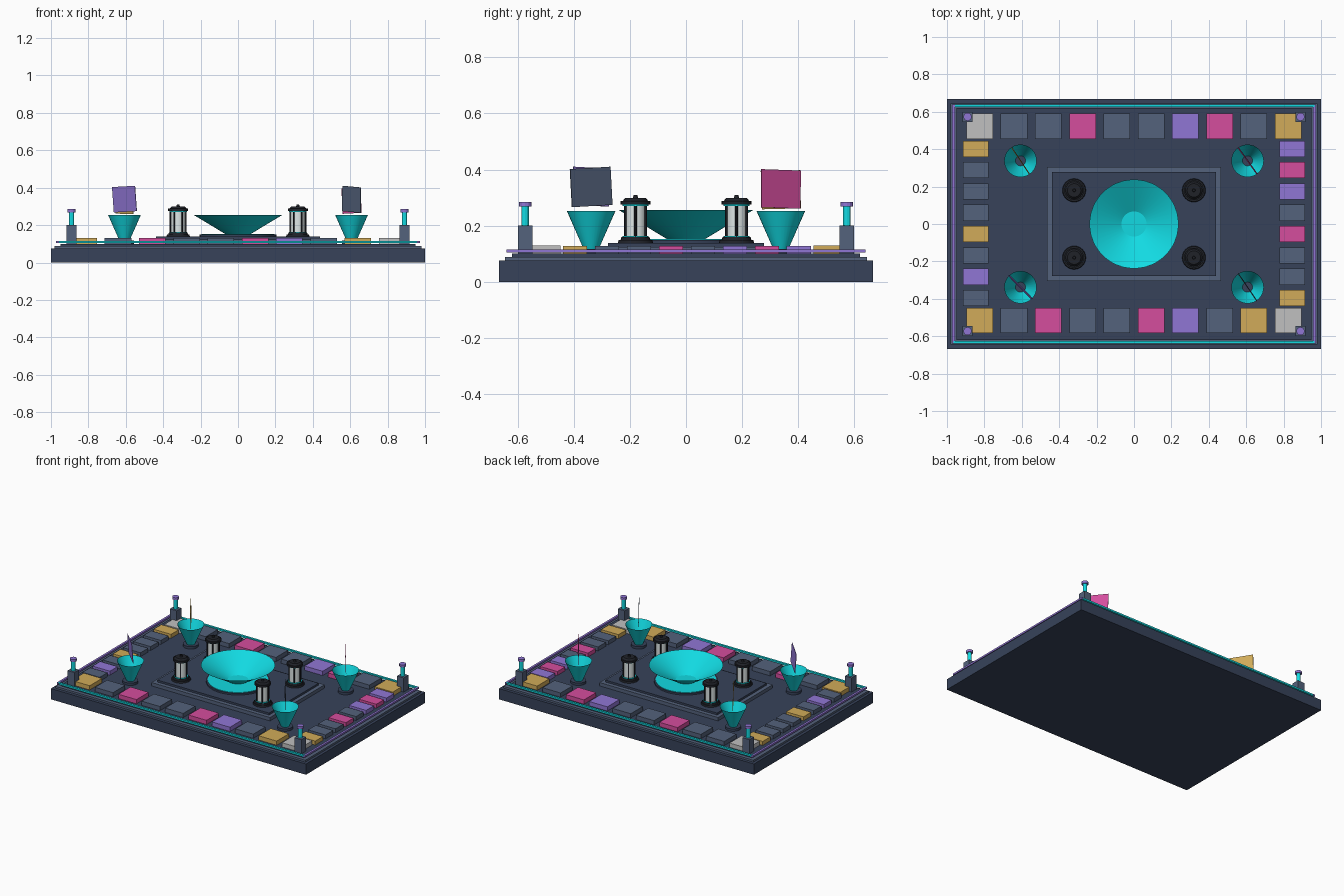
import bpy, bmesh, math
from mathutils import Matrix, Vector

if "Cube" in bpy.data.objects:
    bpy.data.objects.remove(bpy.data.objects["Cube"])


def material(name, rgb):
    m = bpy.data.materials.new(name)
    m.diffuse_color = (*rgb, 1)
    m.use_nodes = True
    m.node_tree.nodes["Principled BSDF"].inputs["Base Color"].default_value = m.diffuse_color
    return m


MATS = {n: material(n, c) for n, c in {
    "dark slate": (.038, .055, .102), "slate": (.088, .122, .20),
    "pink": (.66, .075, .34), "gold": (.64, .41, .10),
    "purple": (.28, .18, .66), "cyan": (.006, .70, .76),
    "stone white": (.53, .53, .53), "pale glass": (.76, .83, .83),
    "black metal": (.014, .016, .022)}.items()}


def finish(name, bm, mat, loc=(0, 0, 0)):
    me = bpy.data.meshes.new(name)
    bm.to_mesh(me)
    bm.free()
    ob = bpy.data.objects.new(name, me)
    ob.location = loc
    me.materials.append(MATS[mat])
    bpy.context.collection.objects.link(ob)
    return ob


def box(name, x, y, z0, z1, sx, sy, mat):
    bm = bmesh.new()
    bmesh.ops.create_cube(bm, size=1, matrix=Matrix.Diagonal((sx, sy, z1 - z0, 1)))
    return finish(name, bm, mat, (x, y, (z0 + z1) / 2))


def cone(name, x, y, z0, z1, r0, r1, mat, seg=32, open_top=False):
    bm = bmesh.new()
    bmesh.ops.create_cone(bm, cap_ends=True, segments=seg, radius1=r0, radius2=r1,
                          depth=z1 - z0)
    if open_top:
        h = (z1 - z0) / 2
        top = [f for f in bm.faces if all(v.co.z > h - 1e-4 for v in f.verts)]
        bmesh.ops.delete(bm, geom=top, context='FACES_ONLY')
    for f in bm.faces:
        f.smooth = seg > 12 and len(f.verts) == 4
    for e in bm.edges:
        if any(len(f.verts) != 4 for f in e.link_faces):
            e.smooth = False
    return finish(name, bm, mat, (x, y, (z0 + z1) / 2))


CORNERS = [(sx, sy) for sx in (-1, 1) for sy in (-1, 1)]

# Stepped board
box("board_base", 0, 0, 0, .076, 2, 1.334, "dark slate")
box("board_step", 0, 0, .076, .089, 1.96, 1.29, "slate")
box("board_deck", 0, 0, .089, .10, 1.90, 1.24, "dark slate")

# Edge rails
for s in (-1, 1):
    box("long_rail", 0, s * .632, .104, .116, 1.93, .015, "cyan")
    box("side_rail", s * .965, 0, .104, .116, .015, 1.28, "purple")

# Path tiles around the border
KEY = {"w": "stone white", "s": "slate", "p": "pink", "v": "purple", "g": "gold"}
for y, row in ((.522, "wsspssvpsg"), (-.516, "gspsspvsgw")):
    for i, k in enumerate(row):
        box("row_tile", -.825 + i * .1833, y, .10, .13, .142, .136, KEY[k])
for x, col in ((-.845, "gsssgsvs"), (.845, "vpvspssg")):
    for i, k in enumerate(col):
        box("side_tile", x, .402 - i * .114, .10, .128, .136, .086, KEY[k])

# Corner posts
for sx, sy in CORNERS:
    x, y = sx * .89, sy * .573
    box("post_block", x, y, .10, .20, .053, .053, "slate")
    cone("post_stem", x, y, .20, .27, .014, .014, "cyan", 12)
    cone("post_cap", x, y, .268, .285, .022, .022, "purple", 12)

# Central platform
box("platform_frame", 0, 0, .10, .124, .93, .61, "slate")
box("platform_top", 0, 0, .124, .138, .875, .555, "dark slate")

# Central bowl on its disc
cone("bowl_disc", 0, 0, .138, .149, .205, .205, "dark slate", 48)
cone("bowl_disc_inlay", 0, 0, .149, .152, .195, .195, "cyan", 48)
cone("central_bowl", 0, 0, .152, .255, .067, .238, "cyan", 48, True)

# Lanterns
for sx, sy in CORNERS:
    x, y = sx * .32, sy * .18
    cone("lantern_foot", x, y, .138, .149, .063, .060, "black metal", 24)
    cone("lantern_base", x, y, .149, .160, .053, .050, "black metal", 24)
    cone("lantern_low_ring", x, y, .160, .164, .046, .046, "cyan", 24)
    cone("lantern_glass", x, y, .16, .275, .038, .038, "pale glass", 24)
    for k in range(6):
        a = k * math.pi / 3
        cone("lantern_bar", x + .042 * math.cos(a), y + .042 * math.sin(a),
             .16, .276, .0045, .0045, "black metal", 6)
    cone("lantern_high_ring", x, y, .271, .275, .047, .047, "cyan", 24)
    cone("lantern_cap", x, y, .275, .288, .053, .053, "black metal", 24)
    cone("lantern_roof", x, y, .288, .299, .046, .036, "black metal", 24)
    cone("lantern_knob", x, y, .299, .31, .009, .007, "black metal", 12)

# Corner cups, each with a card floating above: colour, x span, y span, mid height, roll, lean
CARDS = {(-1, -1): ("purple", .122, .125, .339, -.04, .06),
         (1, -1): ("slate", .098, .144, .338, .05, .02),
         (-1, 1): ("gold", .092, .138, .328, .02, .02),
         (1, 1): ("pink", .10, .14, .331, -.03, .03)}
for sx, sy in CORNERS:
    x, y = sx * .607, sy * .338
    cone("cup_foot", x, y, .10, .117, .05, .05, "dark slate", 24)
    cone("corner_cup", x, y, .117, .253, .027, .087, "cyan", 32, True)
    mat, dx, dy, z, roll, lean = CARDS[sx, sy]
    card = box("card", x, y, z - .068, z + .068, math.hypot(dx, dy), .003, mat)
    card.rotation_euler = (lean, roll, math.atan2(-dy, dx))
